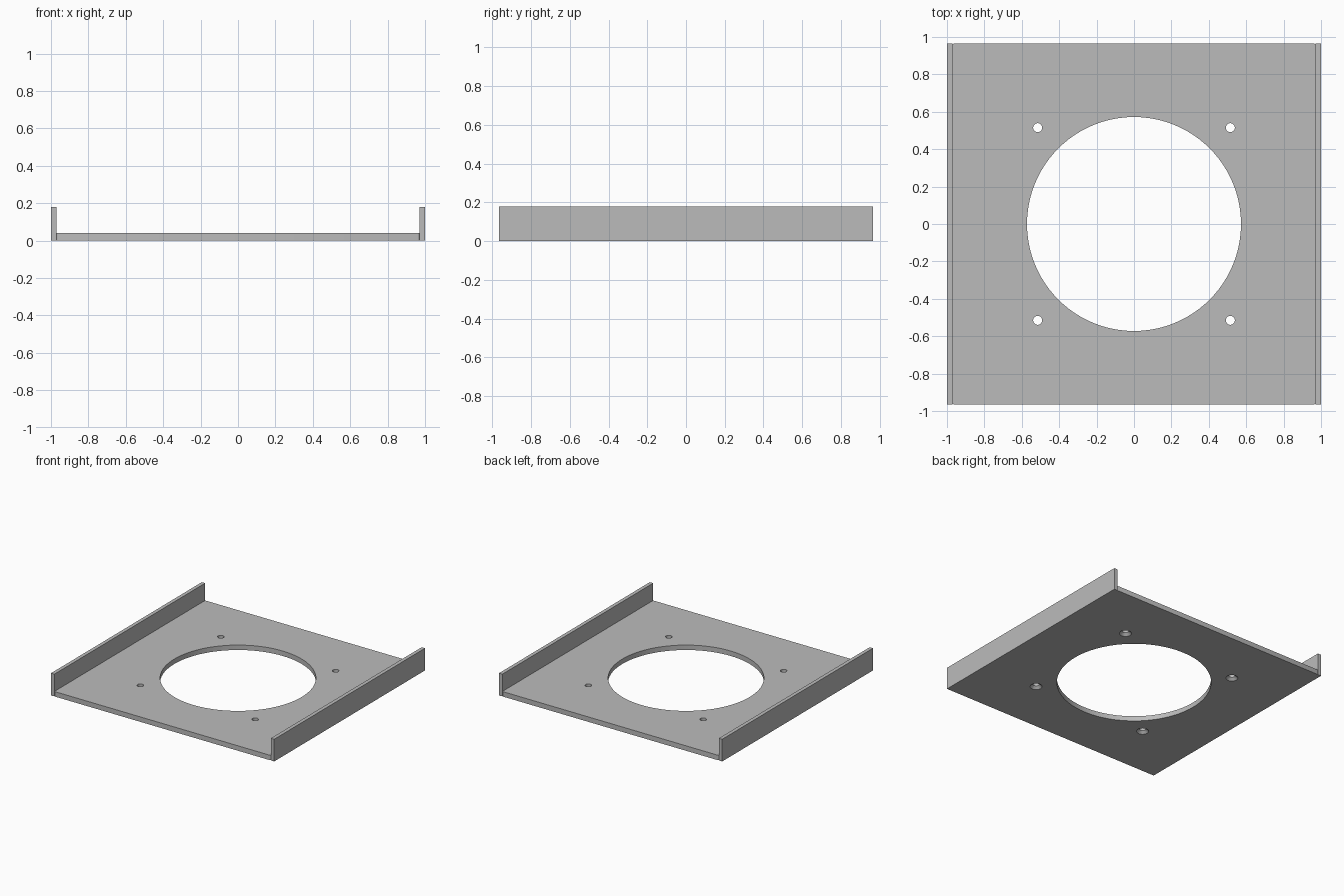
import bpy, bmesh
from mathutils import Matrix

default = bpy.data.objects.get("Cube")
if default:
    bpy.data.objects.remove(default, do_unlink=True)

HALF_X, HALF_Y = 1.0, 0.965
THICK, WALL, HEIGHT = 0.04, 0.03, 0.18

metal = bpy.data.materials.new("plain grey metal")
metal.use_nodes = True
grey = (0.5, 0.5, 0.5, 1)
metal.diffuse_color = grey
metal.node_tree.nodes["Principled BSDF"].inputs["Base Color"].default_value = grey


def finish(name, bm):
    mesh = bpy.data.meshes.new(name)
    bm.to_mesh(mesh)
    bm.free()
    mesh.materials.append(metal)
    obj = bpy.data.objects.new(name, mesh)
    bpy.context.collection.objects.link(obj)
    return obj


def box(name, low, high, corner=0):
    bm = bmesh.new()
    bmesh.ops.create_cube(bm, size=1)
    for v in bm.verts:
        v.co = [lo if c < 0 else hi for c, lo, hi in zip(v.co, low, high)]
    if corner:
        upright = [e for e in bm.edges
                   if abs(e.verts[0].co.z - e.verts[1].co.z) > 0.001]
        bmesh.ops.bevel(bm, geom=upright, offset=corner, segments=3,
                        profile=0.5, affect='EDGES')
    return finish(name, bm)


def cutter(name, x, y, r_low, r_high, z_low, z_high, sides):
    bm = bmesh.new()
    bmesh.ops.create_cone(bm, cap_ends=True, segments=sides,
                          radius1=r_low, radius2=r_high, depth=z_high - z_low,
                          matrix=Matrix.Translation((x, y, (z_low + z_high) / 2)))
    obj = finish(name, bm)
    obj.hide_render = True
    return obj


# Base plate, with small rounded corners beside the flanges
plate = box("base_plate", (-HALF_X + WALL, -HALF_Y, 0),
            (HALF_X - WALL, HALF_Y, THICK), corner=0.01)

# Central opening and four screw holes countersunk from below
cutters = [cutter("opening_cutter", 0, 0, 0.572, 0.572, -0.1, 0.1, 96)]
for x in (-0.515, 0.515):
    for y in (-0.515, 0.515):
        cutters.append(cutter("screw_hole_cutter", x, y, 0.024, 0.024, -0.1, 0.1, 32))
        cutters.append(cutter("countersink_cutter", x, y, 0.066, 0.024, -0.02, 0.02, 32))
for c in cutters:
    mod = plate.modifiers.new(c.name, 'BOOLEAN')
    mod.operation = 'DIFFERENCE'
    mod.solver = 'EXACT'
    mod.object = c

# Bake the holes into the plate and drop the cutters
bpy.context.view_layer.update()
graph = bpy.context.evaluated_depsgraph_get()
cut_mesh = bpy.data.meshes.new_from_object(plate.evaluated_get(graph))
plate.modifiers.clear()
plate.data = cut_mesh
for c in cutters:
    bpy.data.objects.remove(c, do_unlink=True)

# Upright side flanges
for side, name in ((1, "left_flange"), (-1, "right_flange")):
    xs = sorted((side * HALF_X, side * (HALF_X - WALL)))
    box(name, (xs[0], -HALF_Y, 0), (xs[1], HALF_Y, HEIGHT))

# Smooth the hole walls, keep the sheet edges sharp
bpy.ops.object.select_all(action='DESELECT')
plate.select_set(True)
bpy.context.view_layer.objects.active = plate
bpy.ops.object.shade_smooth_by_angle(angle=0.5)
